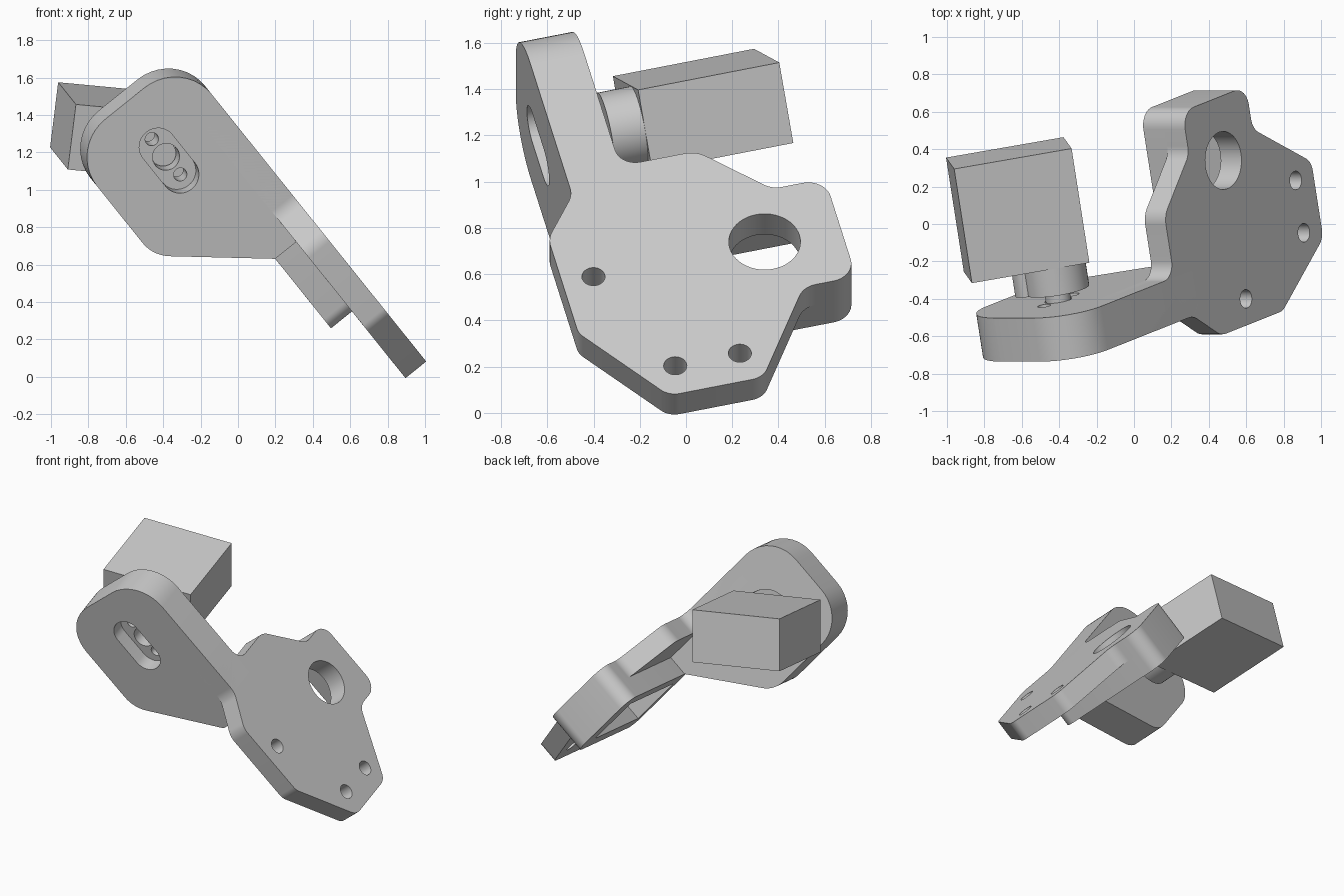
import bpy, bmesh, math
from mathutils import Vector, Matrix

if "Cube" in bpy.data.objects:
    bpy.data.objects.remove(bpy.data.objects["Cube"])

grey = bpy.data.materials.new("plain_grey")
grey.use_nodes = True
grey.diffuse_color = (0.6, 0.6, 0.6, 1)
grey.node_tree.nodes["Principled BSDF"].inputs["Base Color"].default_value = (0.6, 0.6, 0.6, 1)

# Tilted frame: p = side plate normal, u = along both plates, r = front plate normal
r_axis = Vector((0.151, -0.97, -0.188)).normalized()
p_axis = Vector((0.78, 0, 0.626)).normalized()
u_axis = r_axis.cross(p_axis).normalized()
p_axis = u_axis.cross(r_axis)
FRAME = Matrix((p_axis, u_axis, r_axis)).transposed().to_4x4()


def rounded(corners):
    """Round each (a, b, radius) corner of a closed outline."""
    out = []
    for i, (a, b, rad) in enumerate(corners):
        c = Vector((a, b))
        d0 = (Vector(corners[i - 1][:2]) - c).normalized()
        d1 = (Vector(corners[(i + 1) % len(corners)][:2]) - c).normalized()
        if rad == 0:
            out.append(c)
            continue
        half = d0.angle(d1) / 2
        mid = c + (d0 + d1).normalized() * rad / math.sin(half)
        s = c + d0 * rad / math.tan(half) - mid
        e = c + d1 * rad / math.tan(half) - mid
        turn = math.atan2(s.x * e.y - s.y * e.x, s.dot(e))
        steps = 10
        for k in range(steps + 1):
            out.append(mid + Matrix.Rotation(turn * k / steps, 2) @ s)
    return out


def circle(a, b, rad, n=48):
    return [Vector((a + rad * math.cos(2 * math.pi * k / n),
                    b + rad * math.sin(2 * math.pi * k / n))) for k in range(n)]


def prism(name, outline, lo, hi, axis):
    """Extrude an outline from lo to hi along p (outline u, r) or r (outline p, u)."""
    def put(q, t):
        return (t, q.x, q.y) if axis == "p" else (q.x, q.y, t)
    bm = bmesh.new()
    face = bm.faces.new([bm.verts.new(put(q, lo)) for q in outline])
    top = bmesh.ops.extrude_face_region(bm, geom=[face])
    move = Vector(put(Vector((0, 0)), hi - lo))
    bmesh.ops.translate(bm, vec=move, verts=[v for v in top["geom"] if isinstance(v, bmesh.types.BMVert)])
    bmesh.ops.recalc_face_normals(bm, faces=bm.faces)
    mesh = bpy.data.meshes.new(name)
    bm.to_mesh(mesh)
    bm.free()
    mesh.materials.append(grey)
    obj = bpy.data.objects.new(name, mesh)
    bpy.context.collection.objects.link(obj)
    obj.matrix_world = FRAME
    return obj


def activate(obj):
    bpy.ops.object.select_all(action="DESELECT")
    obj.select_set(True)
    bpy.context.view_layer.objects.active = obj


def cut(obj, cutters):
    for c in cutters:
        c.hide_render = True
        mod = obj.modifiers.new("cut", "BOOLEAN")
        mod.operation, mod.object, mod.solver = "DIFFERENCE", c, "EXACT"
        activate(obj)
        bpy.ops.object.modifier_apply(modifier=mod.name)
        bpy.data.objects.remove(c)


INNER, STEP, OUTER = 0.55, 0.694, 0.836   # side plate depths
BACK, FRONT = 0.108, 0.348                # front plate depths
LOW, HIGH, REAR = -0.095, 0.465, -0.735   # rear block limits
SHAFT = (0.436, 1.253)
HOLE = (0.188, -0.397)

# Front plate with slotted recess, shaft hole and two screw holes
front_plate = prism("front_plate", rounded([
    (OUTER, HIGH, 0), (OUTER, 1.651, 0.26), (0.05, 1.651, 0.26),
    (0.05, 0.9, 0.2), (INNER, HIGH, 0)]), BACK, FRONT, "r")
sp, su = SHAFT
slot = rounded([(sp - 0.1, su - 0.2, 0.0999), (sp + 0.1, su - 0.2, 0.0999),
                (sp + 0.1, su + 0.2, 0.0999), (sp - 0.1, su + 0.2, 0.0999)])
cutters = [prism("slot_cutter", slot, 0.24, 0.5, "r"),
           prism("shaft_cutter", circle(sp, su, 0.073), 0, 0.4, "r")]
cutters += [prism("screw_cutter", circle(sp, su + s * 0.125, 0.036, 24), 0, 0.4, "r") for s in (-1, 1)]
cut(front_plate, cutters)

# Side plate with a strip running up the edge of the front plate
side_plate = prism("side_plate", rounded([
    (1.35, FRONT, 0), (0.64, FRONT, 0.12), (0.43, 0.507, 0.12), (-0.11, 0.507, 0.09),
    (-0.54, 0.21, 0.09), (-0.54, -0.21, 0.09), (LOW, -0.5, 0.1), (LOW, REAR, 0.1),
    (HIGH, REAR, 0.1), (HIGH, -0.5, 0.1), (0.747, -0.23, 0.12), (0.747, BACK, 0.09),
    (1.35, BACK, 0)]), STEP, OUTER, "p")
cutters = [prism("bore_cutter", circle(*HOLE, 0.155), 0.4, 1, "p")]
cutters += [prism("bolt_cutter", circle(u, r, 0.05, 32), 0.4, 1, "p")
            for u, r in ((0.179, 0.368), (-0.386, 0.144), (-0.386, -0.144))]
cut(side_plate, cutters)

# Rear block: a frame around a rectangular pocket
rear_block = prism("rear_block", rounded([
    (LOW, REAR, 0.1), (HIGH, REAR, 0.1), (HIGH, 0.14, 0), (LOW, 0.14, 0.08)]), INNER, STEP, "p")
pocket = rounded([(0.003, -0.582, 0), (0.373, -0.582, 0), (0.373, 0.075, 0), (0.003, 0.075, 0)])
cut(rear_block, [prism("pocket_cutter", pocket, 0.4, STEP + 0.05, "p")])

# Motor: box turned half a right angle, with round tower, side gear case and shaft
DIAG = math.sqrt(0.5)
along, across = Vector((DIAG, -DIAG)), Vector((DIAG, DIAG))
centre = Vector(SHAFT) - along * 0.141
case = [centre + along * 0.32 * a + across * 0.178 * b for a, b in ((-1, -1), (1, -1), (1, 1), (-1, 1))]
prism("motor_box", case, -0.727, -0.098, "r")
prism("motor_tower", circle(*SHAFT, 0.176), -0.1, 0.05, "r")
prism("gear_case", circle(*(Vector(SHAFT) - along * 0.155), 0.07, 32), -0.1, 0.05, "r")
prism("motor_shaft", circle(*SHAFT, 0.068, 32), 0.04, 0.15, "r")

for obj in bpy.context.collection.objects:
    if obj.type == "MESH":
        activate(obj)
        bpy.ops.object.shade_smooth_by_angle(angle=math.radians(30))
